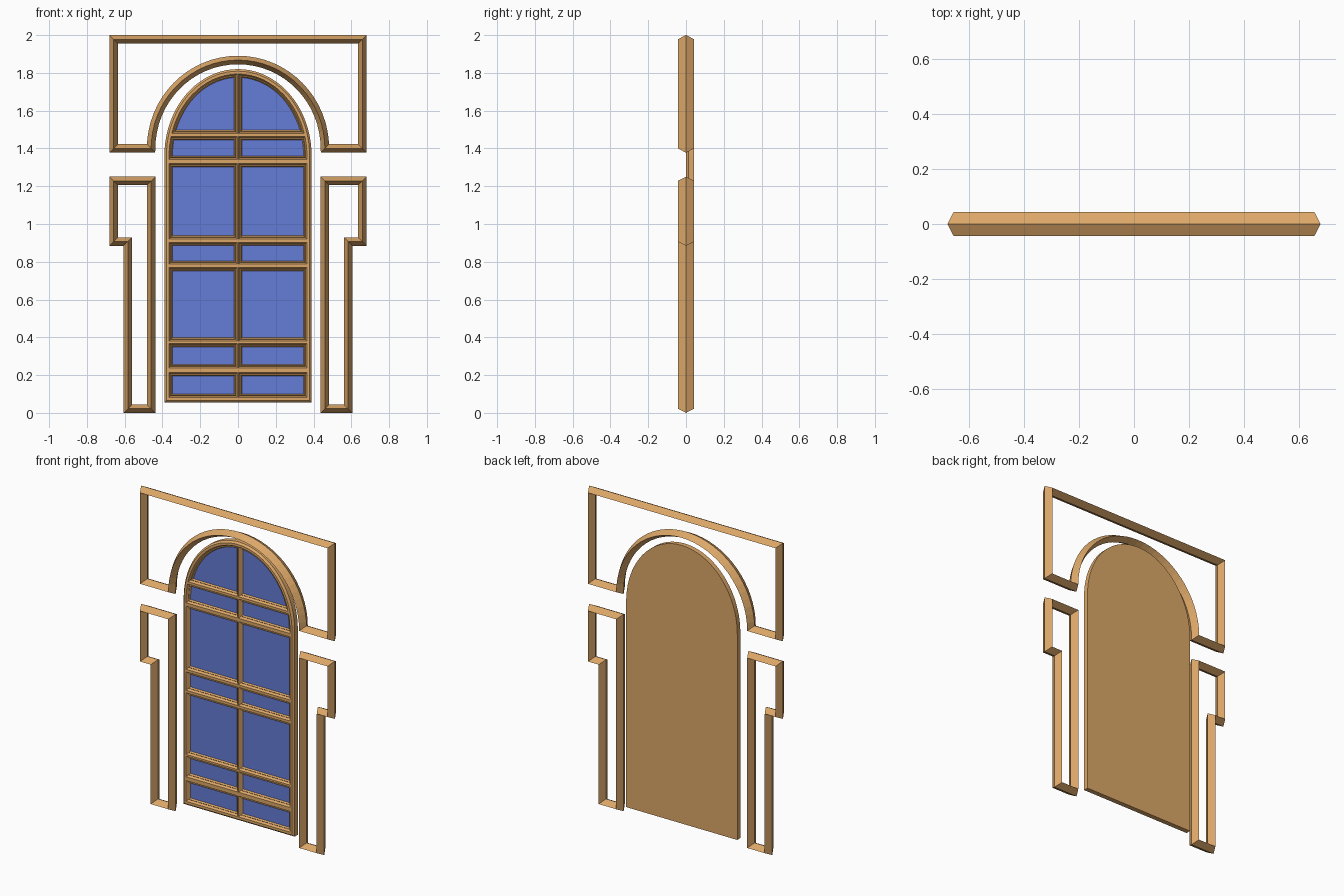
import bpy, bmesh, math
from mathutils import Vector

cube = bpy.data.objects.get("Cube")
if cube:
    bpy.data.objects.remove(cube)


def material(name, rgb):
    m = bpy.data.materials.new(name)
    m.use_nodes = True
    m.diffuse_color = (*rgb, 1)
    m.node_tree.nodes["Principled BSDF"].inputs["Base Color"].default_value = (*rgb, 1)
    return m


WOOD = material("tan wood", (0.72, 0.39, 0.14))
GLASS = material("blue glass", (0.13, 0.2, 0.68))


def finish(bm, name, *mats):
    bmesh.ops.recalc_face_normals(bm, faces=bm.faces)
    mesh = bpy.data.meshes.new(name)
    bm.to_mesh(mesh)
    bm.free()
    for m in mats:
        mesh.materials.append(m)
    obj = bpy.data.objects.new(name, mesh)
    bpy.context.collection.objects.link(obj)
    return obj


def bridge(bm, a, b):
    n = len(a)
    for i in range(n):
        j = (i + 1) % n
        bm.faces.new((a[i], a[j], b[j], b[i]))


def loop(bm, pts, y):
    return [bm.verts.new((x, y, z)) for x, z in pts]


# Diamond moulding swept with mitred corners along a closed path
HALF_W, HALF_D = 0.0225, 0.043


def moulding(name, path):
    pts = [Vector(p) for p in path]
    n = len(pts)
    mitres = []
    for i, p in enumerate(pts):
        d1 = (p - pts[i - 1]).normalized()
        d2 = (pts[(i + 1) % n] - p).normalized()
        n1, n2 = Vector((-d1.y, d1.x)), Vector((-d2.y, d2.x))
        mitres.append((n1 + n2) / (1 + n1.dot(n2)) * HALF_W)
    bm = bmesh.new()
    rails = [loop(bm, [p + m * s for p, m in zip(pts, mitres)], y)
             for s, y in ((1, 0), (0, HALF_D), (-1, 0), (0, -HALF_D))]
    for k in range(4):
        bridge(bm, rails[k], rails[(k + 1) % 4])
    return finish(bm, name, WOOD)


# Upper surround with an arched lower edge
R, SPRING = 0.46, 1.40
arch = [(R * math.cos(math.pi * i / 32), SPRING + 0.468 * math.sin(math.pi * i / 32))
        for i in range(33)]
moulding("arched_surround",
         [(-0.658, SPRING), (-0.658, 1.978), (0.658, 1.978), (0.658, SPRING)] + arch)

# Stepped side surrounds
side = [(0.658, 1.228), (0.46, 1.228), (0.46, 0.0225),
        (0.583, 0.0225), (0.583, 0.907), (0.658, 0.907)]
for name, s in (("left_surround", 1), ("right_surround", -1)):
    moulding(name, [(s * x, z) for x, z in side])

# Window: arched outline inset by d
HALF, BASE, TURN, RISE = 0.39, 0.055, 1.36, 0.46


def outline(d, steps=40):
    a, b = HALF - d, RISE - d
    return [(-a, BASE + d), (a, BASE + d)] + [
        (a * math.cos(math.pi * i / steps), TURN + b * math.sin(math.pi * i / steps))
        for i in range(steps + 1)]


# Pane outline grown by g; the outer side follows the arch
def pane(s, z0, z1, g, steps=14):
    x_in, a, b = 0.021 - g, 0.347 + g, 0.416 + g
    z0 -= g
    pts = [(x_in, z0)]
    if z1 is None:
        t0, t1 = math.asin((z0 - TURN) / b), math.acos(x_in / a)
        pts += [(a * math.cos(t), TURN + b * math.sin(t))
                for t in (t0 + (t1 - t0) * i / steps for i in range(steps + 1))]
    else:
        z1 += g
        for i in range(4):
            z = z0 + (z1 - z0) * i / 3
            pts.append((a * math.sqrt(1 - (max(0, z - TURN) / b) ** 2), z))
        pts.append((x_in, z1))
    return [(s * x, z) for x, z in pts]


ROWS = [(0.1, 0.195), (0.256, 0.35), (0.398, 0.752), (0.805, 0.885),
        (0.938, 1.302), (1.36, 1.445), (1.497, None)]
BEAD = [(0.018, 0.0), (0.010, 0.014), (0.006, 0.010), (0.0, 0.02)]

bm = bmesh.new()
back = loop(bm, outline(0), HALF_D)
edge = loop(bm, outline(0), 0.012)
front = loop(bm, outline(0.011), 0.0)
bm.faces.new(back)
bridge(bm, back, edge)
bridge(bm, edge, front)
rims = [front]
for s in (1, -1):
    for z0, z1 in ROWS:
        rings = [loop(bm, pane(s, z0, z1, g), y) for g, y in BEAD]
        for r1, r2 in zip(rings, rings[1:]):
            bridge(bm, r1, r2)
        bm.faces.new(rings[-1]).material_index = 1
        rims.append(rings[0])
# Flat front of the frame, filled around the pane openings
edges = [bm.edges.get((r[i - 1], r[i])) for r in rims for i in range(len(r))]
bmesh.ops.triangle_fill(bm, edges=edges, use_beauty=True, normal=(0, -1, 0))
finish(bm, "arched_window", WOOD, GLASS)
